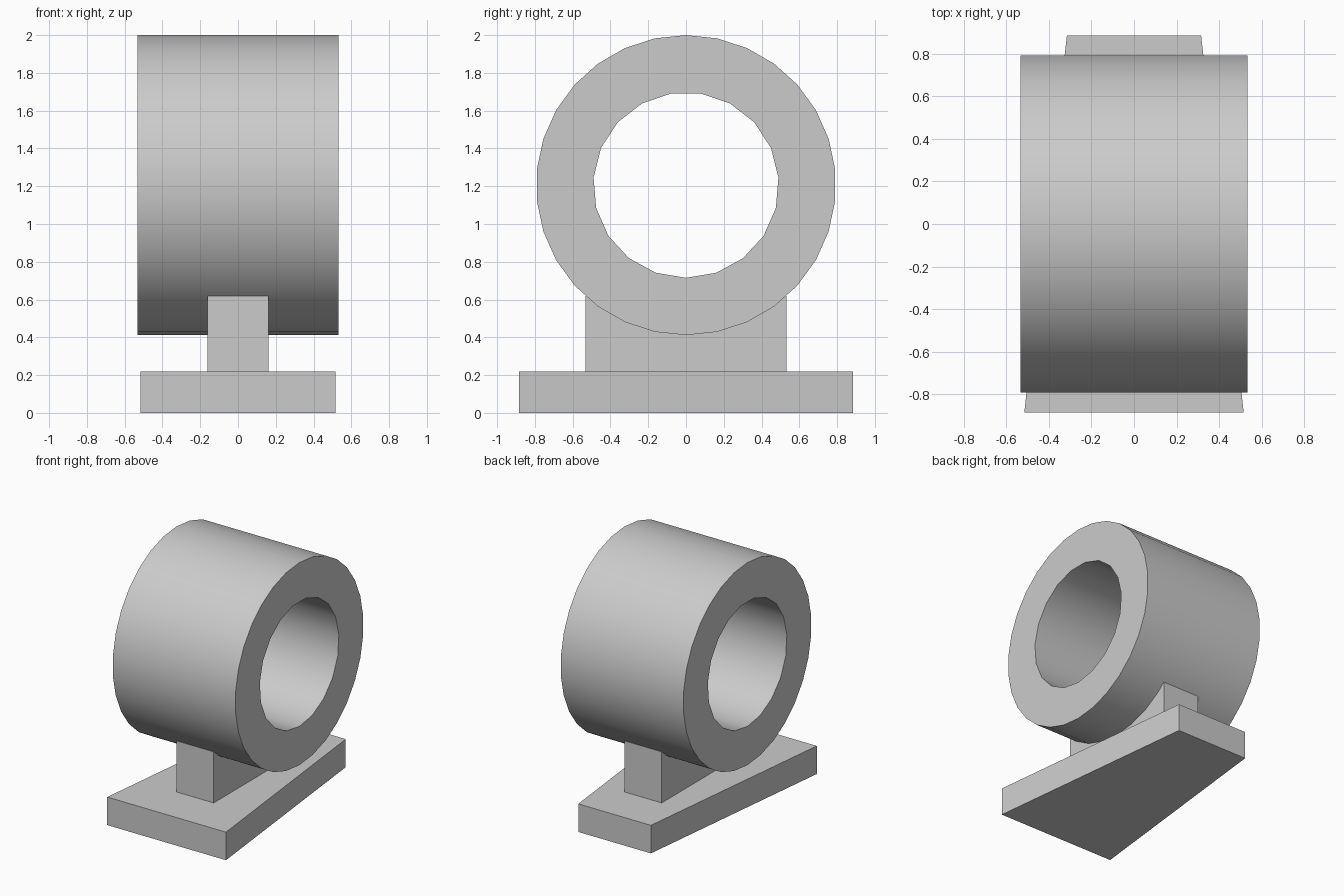
import bpy, bmesh
from math import sin, cos, pi, radians

cube = bpy.data.objects.get("Cube")
if cube:
    bpy.data.objects.remove(cube, do_unlink=True)

grey = bpy.data.materials.new("plain grey")
grey.use_nodes = True
colour = (0.6, 0.6, 0.6, 1)
grey.diffuse_color = colour
grey.node_tree.nodes["Principled BSDF"].inputs["Base Color"].default_value = colour


def finish(name, bm):
    """Turn a bmesh into a named grey object."""
    bmesh.ops.recalc_face_normals(bm, faces=bm.faces)
    mesh = bpy.data.meshes.new(name)
    bm.to_mesh(mesh)
    bm.free()
    mesh.materials.append(grey)
    obj = bpy.data.objects.new(name, mesh)
    bpy.context.collection.objects.link(obj)
    return obj


def prism(name, front_half, back_half, half_depth, bottom, top):
    """Upright block whose plan may taper from front to back."""
    bm = bmesh.new()
    plan = [(-front_half, -half_depth), (front_half, -half_depth),
            (back_half, half_depth), (-back_half, half_depth)]
    face = bm.faces.new([bm.verts.new((x, y, bottom)) for x, y in plan])
    new = bmesh.ops.extrude_face_region(bm, geom=[face], use_keep_orig=True)["geom"]
    bmesh.ops.translate(bm, vec=(0, 0, top - bottom),
                        verts=[v for v in new if isinstance(v, bmesh.types.BMVert)])
    return finish(name, bm)


def tube(name, half_length, centre_z, walls):
    """Tube along x; each wall is (radius, sides), starting at the lowest point."""
    bm = bmesh.new()
    rims = {-1: [], 1: []}
    for radius, sides in walls:
        rings = {}
        for end in rims:
            angles = [2 * pi * i / sides for i in range(sides)]
            rings[end] = [bm.verts.new((end * half_length, radius * sin(a),
                                        centre_z - radius * cos(a))) for a in angles]
            rims[end] += [bm.edges.new((rings[end][i - 1], rings[end][i]))
                          for i in range(sides)]
        for i in range(sides):
            bm.faces.new((rings[-1][i - 1], rings[-1][i], rings[1][i], rings[1][i - 1]))
    # Flat annular ends
    for end, edges in rims.items():
        bmesh.ops.triangle_fill(bm, edges=edges, use_beauty=True, normal=(end, 0, 0))
    obj = finish(name, bm)
    bpy.ops.object.select_all(action='DESELECT')
    obj.select_set(True)
    bpy.context.view_layer.objects.active = obj
    bpy.ops.object.shade_smooth_by_angle(angle=radians(30))
    return obj


# Tapered foot, upright post and the open barrel
prism("base_plate", 0.515, 0.315, 0.885, 0, 0.22)
prism("support_post", 0.162, 0.162, 0.532, 0.22, 0.62)
tube("barrel", 0.532, 1.206, [(0.794, 30), (0.491, 19)])
